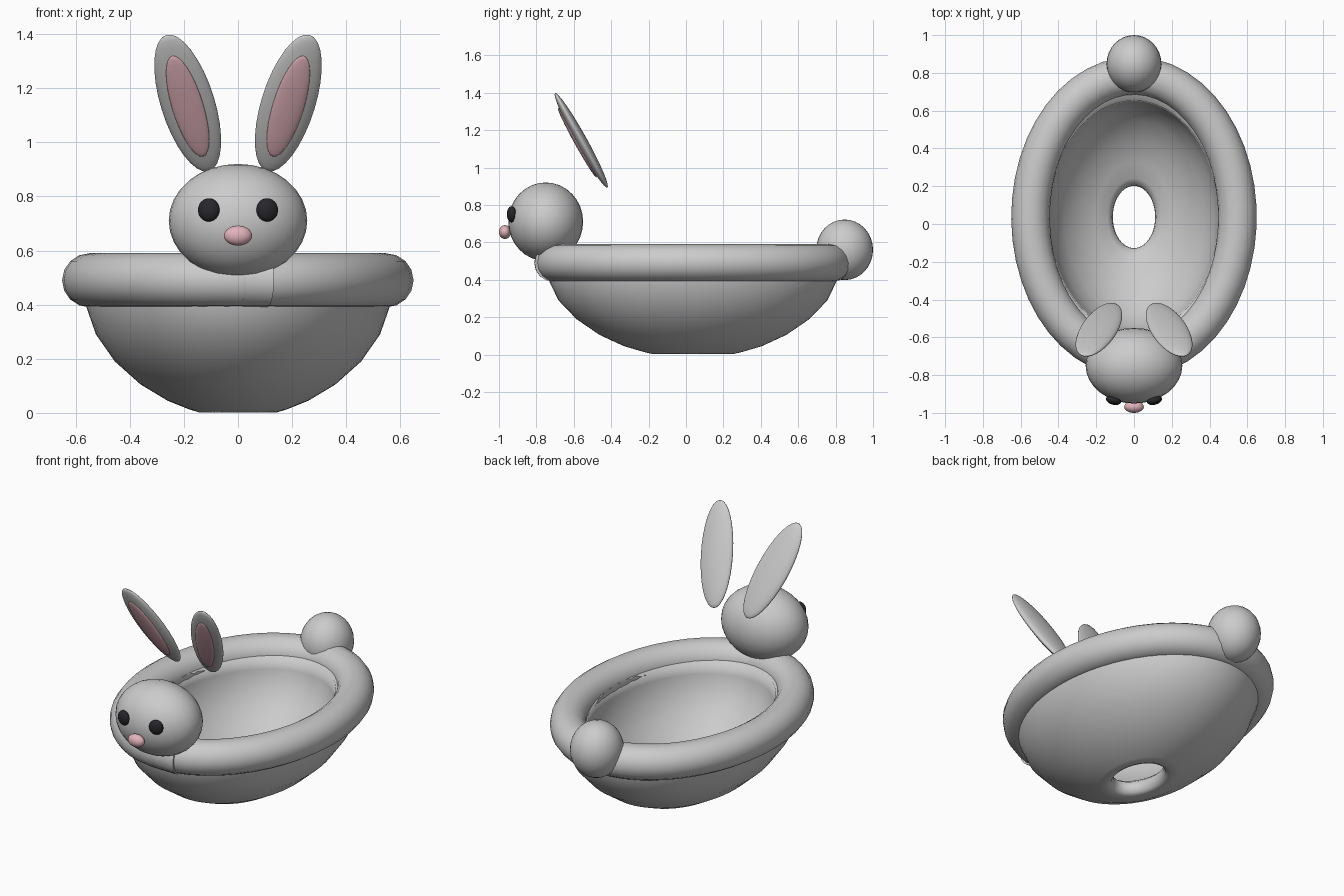
import bpy, bmesh, math
from mathutils import Matrix, Vector

if "Cube" in bpy.data.objects:
    bpy.data.objects.remove(bpy.data.objects["Cube"], do_unlink=True)


def material(name, rgb):
    m = bpy.data.materials.new(name)
    m.use_nodes = True
    m.diffuse_color = (*rgb, 1)
    m.node_tree.nodes["Principled BSDF"].inputs["Base Color"].default_value = (*rgb, 1)
    return m


GREY = material("light grey", (0.6, 0.6, 0.6))
PINK = material("pink", (0.76, 0.45, 0.5))
DARK = material("near black", (0.02, 0.02, 0.025))
CENTRE_Y = 0.037


def finish(name, bm, mat):
    bmesh.ops.recalc_face_normals(bm, faces=bm.faces)
    mesh = bpy.data.meshes.new(name)
    bm.to_mesh(mesh)
    bm.free()
    mesh.materials.append(mat)
    mesh.shade_smooth()
    obj = bpy.data.objects.new(name, mesh)
    bpy.context.collection.objects.link(obj)
    return obj


def ellipsoid(name, mat, centre, radii, rotation=Matrix(), segments=32):
    bm = bmesh.new()
    bmesh.ops.create_uvsphere(bm, u_segments=segments, v_segments=segments // 2, radius=1)
    bm.transform(Matrix.Translation(centre) @ rotation @ Matrix.Diagonal((*radii, 1)))
    return finish(name, bm, mat)


def bridge(bm, rings, closed):
    """Join consecutive rings of vertices with quads."""
    count = len(rings)
    for i in range(count if closed else count - 1):
        a, b = rings[i], rings[(i + 1) % count]
        n = len(a)
        for j in range(n):
            k = (j + 1) % n
            bm.faces.new((a[j], a[k], b[k], b[j]))


# Oval bowl: thick shell around a drain hole, as a closed (radius, height) profile
profile = [(0.57, 0.50), (0.56, 0.39), (0.525, 0.29), (0.455, 0.19), (0.36, 0.105),
           (0.26, 0.045), (0.18, 0.013), (0.145, 0.002), (0.123, 0.014), (0.112, 0.045),
           (0.117, 0.075), (0.14, 0.098), (0.2, 0.12), (0.29, 0.18), (0.37, 0.26),
           (0.42, 0.35), (0.445, 0.44), (0.45, 0.51)]
bm = bmesh.new()
rings = []
for r, z in profile:
    stretch = 1.47 - 0.1 * min(1, max(0, (r - 0.11) / 0.3))
    rings.append([bm.verts.new((r * math.cos(t), CENTRE_Y + stretch * r * math.sin(t), z))
                  for t in (math.tau * i / 64 for i in range(64))])
bridge(bm, rings, True)
finish("bowl", bm, GREY)

# Padded rim: tube swept round the oval, its ends lapping at the front
bm = bmesh.new()
rings = []
STEPS, SIDES = 48, 16
START = -math.pi / 2 + 0.03
for i in range(STEPS + 1):
    t = START + (math.tau + 0.16) * i / STEPS
    push = 0.015 if i == STEPS else 0
    point = Vector((0.548 * math.cos(t), 0.747 * math.sin(t), 0))
    out = Vector((math.cos(t) / 0.548, math.sin(t) / 0.747, 0)).normalized()
    ring = []
    for j in range(SIDES):
        a = math.tau * j / SIDES
        p = point + out * (0.102 * math.cos(a) + push)
        ring.append(bm.verts.new((p.x, p.y + CENTRE_Y, 0.49 + 0.1 * math.sin(a))))
    rings.append(ring)
bridge(bm, rings, False)
bm.faces.new(rings[0])
bm.faces.new(rings[-1])
rim = finish("padded_rim", bm, GREY)
bpy.context.view_layer.objects.active = rim
rim.select_set(True)
bpy.ops.object.shade_smooth_by_angle(angle=math.radians(50))

# Head, nose and tail
ellipsoid("head", GREY, (0, -0.75, 0.71), (0.256, 0.2, 0.21))
ellipsoid("nose", PINK, (0, -0.968, 0.655), (0.052, 0.032, 0.037))
ellipsoid("tail", GREY, (0, 0.848, 0.56), (0.145, 0.152, 0.162))

# Eyes and ears on both sides
for side, label in ((1, "left"), (-1, "right")):
    ellipsoid(label + "_eye", DARK, (side * 0.108, -0.933, 0.75), (0.041, 0.024, 0.043),
              Matrix.Rotation(side * 0.25, 4, "Z"), 24)
    lean = Matrix.Rotation(math.radians(29), 4, "X") @ Matrix.Rotation(side * math.radians(15), 4, "Y")
    centre = Vector((side * 0.186, -0.56, 1.145))
    ellipsoid(label + "_ear", GREY, centre, (0.1, 0.03, 0.298), lean)
    forward = lean.to_3x3() @ Vector((0, -0.025, 0))
    ellipsoid(label + "_inner_ear", PINK, centre + forward, (0.058, 0.014, 0.22), lean)
